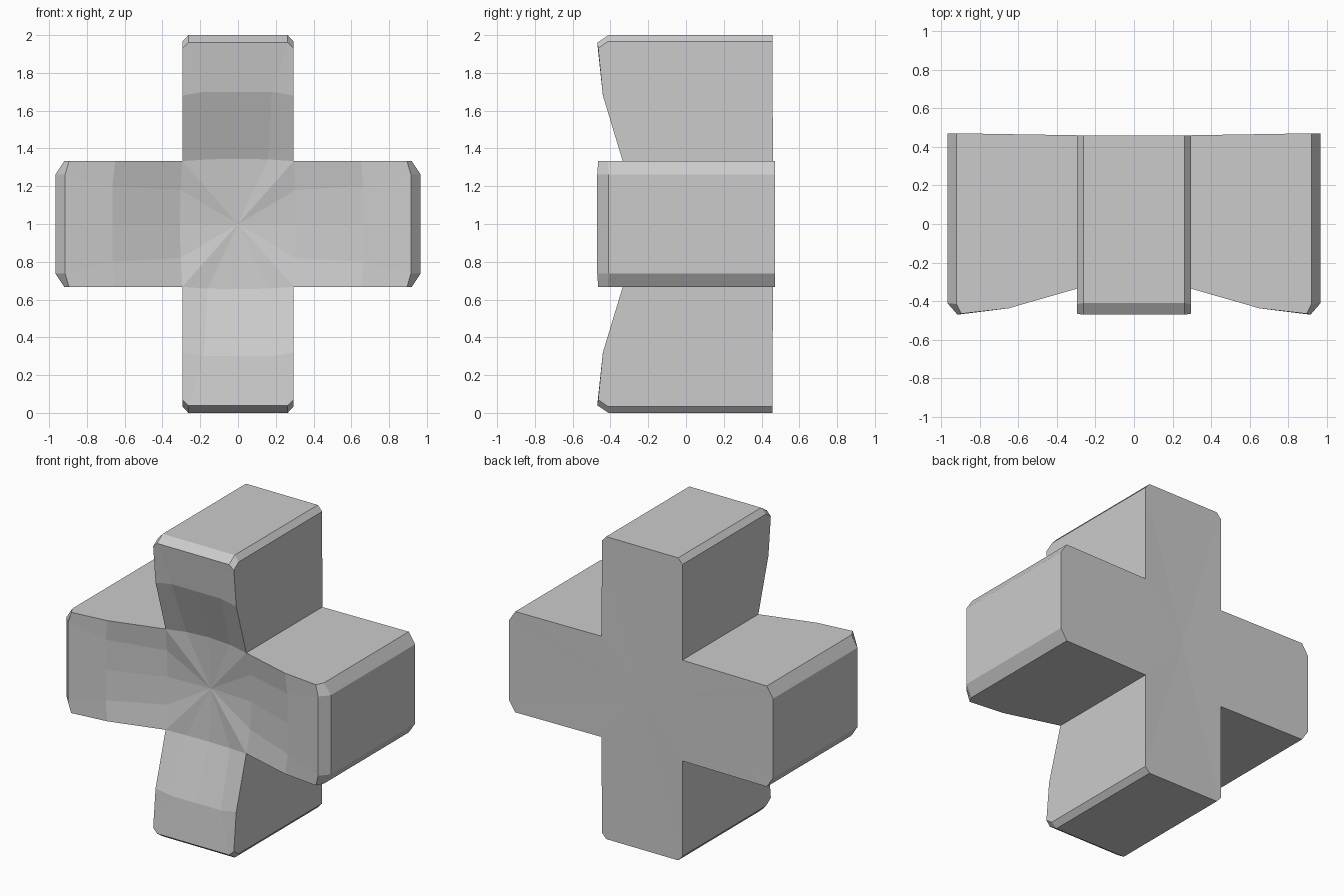
import bpy, bmesh

if "Cube" in bpy.data.objects:
    bpy.data.objects.remove(bpy.data.objects["Cube"])

bm = bmesh.new()
CZ = 1.0


def add_face(points):
    bm.faces.new([bm.verts.new(p) for p in points])


def build_arm(place, hw, m_in, rows, end, corner_end, back_in, back_out):
    """place(d, w, y) maps distance along arm, offset across it and depth."""
    # dished front face: rows of five points, from the centre to the chamfer
    grid = []
    for d_mid, d_cor, y_mid, y_cor, m in rows:
        grid.append([(d_cor, -hw, y_cor), (d_mid[0], -m, y_mid[0]),
                     (d_mid[1], 0, y_mid[1]),
                     (d_mid[0], m, y_mid[0]), (d_cor, hw, y_cor)])
    for a, b in zip(grid, grid[1:]):
        for i in range(4):
            add_face([place(*p) for p in (a[i], a[i + 1], b[i + 1], b[i])])
    # flat end and its small corner chamfers
    last = grid[-1]
    back = [(d, w, back_out) for d, w, _ in last]
    for i in range(4):
        add_face([place(*p) for p in (last[i], last[i + 1], back[i + 1], back[i])])
    # flat sides
    inner = rows[0][1]
    for col in (0, 4):
        w = grid[0][col][1]
        pts = [row[col] for row in grid] + [back[col], (inner, w, back_in)]
        add_face([place(*p) for p in pts])
    # fan of the back face around the middle
    outline = [(inner, -hw, back_in)] + back + [(inner, hw, back_in)]
    for a, b in zip(outline, outline[1:]):
        add_face([place(0, 0, 0.455), place(*a), place(*b)])
    return [place(*p) for p in grid[0]]


HX, HZ = 0.295, 0.333


def pair(a, b=None):
    return (a, a if b is None else b)


rims = []
for s in (1, -1):
    # upright arms
    rims.append(build_arm(
        lambda d, w, y: (w, y, CZ + s * d), HX, 0.19,
        [(pair(0.342, 0.345), HZ, pair(-0.312, -0.304), -0.335, 0.16),
         (pair(0.70), 0.68, pair(-0.437), -0.44, 0.18),
         (pair(0.96), 0.93, pair(-0.47), -0.465, 0.263),
         (pair(1.0), 0.965, pair(-0.41), -0.415, 0.263)],
        1.0, 0.965, 0.46, 0.458))
    # sideways arms
    rims.append(build_arm(
        lambda d, w, y: (s * d, y, CZ + w), HZ, 0.2,
        [(pair(0.304, 0.308), HX, pair(-0.308, -0.298), -0.335, 0.18),
         (pair(0.665), 0.65, pair(-0.432), -0.437, 0.2),
         (pair(0.915), 0.895, pair(-0.47), -0.465, 0.262),
         (pair(0.967), 0.92, pair(-0.41), -0.415, 0.262)],
        0.967, 0.92, 0.46, 0.47))

# shallow middle of the front dish
for rim in rims:
    for a, b in zip(rim, rim[1:]):
        add_face([(0, -0.285, CZ), a, b])

bmesh.ops.remove_doubles(bm, verts=bm.verts, dist=0.0005)
bmesh.ops.recalc_face_normals(bm, faces=bm.faces)
mesh = bpy.data.meshes.new("cross_block")
bm.to_mesh(mesh)
bm.free()
obj = bpy.data.objects.new("cross_block", mesh)
bpy.context.collection.objects.link(obj)
